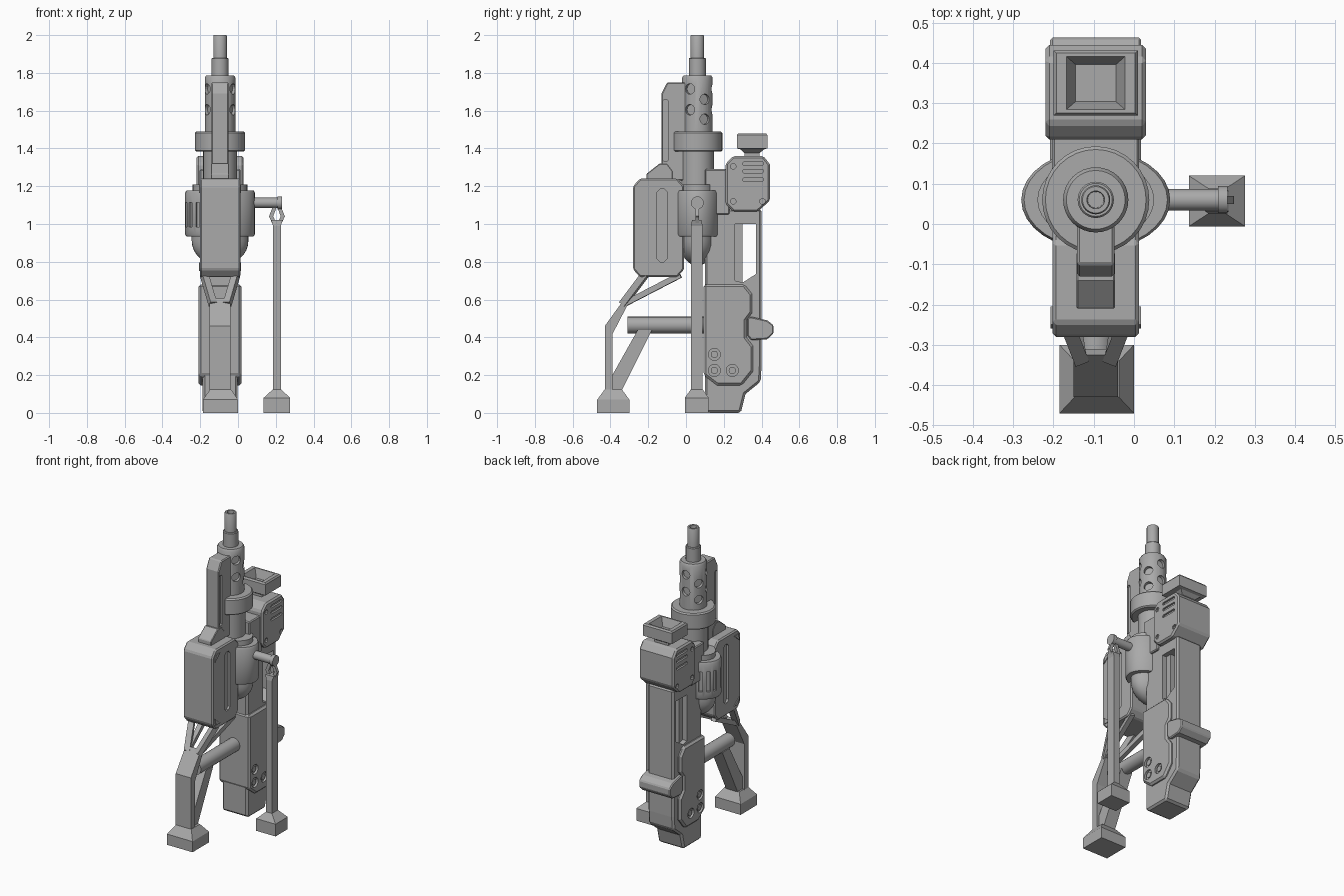
import bpy, bmesh, math
from mathutils import Vector, Matrix

cube = bpy.data.objects.get("Cube")
if cube:
    bpy.data.objects.remove(cube, do_unlink=True)

CX, CY = -0.095, 0.06          # main axis of the weapon
grey = bpy.data.materials.new("plain grey")
grey.use_nodes = True
grey.diffuse_color = (0.4, 0.4, 0.4, 1)
grey.node_tree.nodes["Principled BSDF"].inputs["Base Color"].default_value = (0.4, 0.4, 0.4, 1)


def activate(ob):
    bpy.ops.object.select_all(action='DESELECT')
    ob.select_set(True)
    bpy.context.view_layer.objects.active = ob


def finish(name, bm, bevel=0, smooth=False):
    bmesh.ops.recalc_face_normals(bm, faces=bm.faces[:])
    me = bpy.data.meshes.new(name)
    bm.to_mesh(me)
    bm.free()
    me.materials.append(grey)
    ob = bpy.data.objects.new(name, me)
    bpy.context.collection.objects.link(ob)
    activate(ob)
    if bevel:
        mod = ob.modifiers.new("edge", 'BEVEL')
        mod.width, mod.segments, mod.limit_method = bevel, 1, 'ANGLE'
        mod.angle_limit = math.radians(40)
        bpy.ops.object.modifier_apply(modifier="edge")
    if smooth:
        bpy.ops.object.shade_smooth_by_angle(angle=math.radians(35))
    return ob


def loft(name, rings, bevel=0, smooth=False, bm=None):
    """Bridge rings of points and cap both ends."""
    own = bm is None
    bm = bm or bmesh.new()
    rows = [[bm.verts.new(p) for p in ring] for ring in rings]
    for a, b in zip(rows, rows[1:]):
        for i in range(len(a)):
            j = (i + 1) % len(a)
            bm.faces.new((a[i], a[j], b[j], b[i]))
    bm.faces.new(rows[0][::-1])
    bm.faces.new(rows[-1])
    if own:
        return finish(name, bm, bevel, smooth)


def prism(name, pts, half, bevel=0, cx=CX, bm=None):
    """Side profile (y, z) extruded across x."""
    return loft(name, [[(cx + s * half, y, z) for y, z in pts] for s in (-1, 1)], bevel, bm=bm)


def rect(y0, y1, z0, z1):
    return [(y0, z0), (y1, z0), (y1, z1), (y0, z1)]


def disc(y, z, r, n=16):
    return [(y + r * math.cos(2 * math.pi * i / n), z + r * math.sin(2 * math.pi * i / n)) for i in range(n)]


def capsule(y0, y1, z0, z1):
    c = min(y1 - y0, z1 - z0) * 0.3
    return [(y0 + c, z0), (y1 - c, z0), (y1, z0 + c), (y1, z1 - c),
            (y1 - c, z1), (y0 + c, z1), (y0, z1 - c), (y0, z0 + c)]


def lathe(name, profile, sx=1.0, sy=1.0, n=32):
    rings = [[(CX + r * sx * math.cos(2 * math.pi * i / n), CY + r * sy * math.sin(2 * math.pi * i / n), z)
              for i in range(n)] for r, z in profile]
    return loft(name, rings, smooth=True)


def squares(name, cx, cy, rows, bevel=0):
    """Stack of rectangles given as (half x, half y, z)."""
    return loft(name, [[(cx + a * hx, cy + b * hy, z) for a, b in ((-1, -1), (1, -1), (1, 1), (-1, 1))]
                       for hx, hy, z in rows], bevel)


def beam(name, p, q, w, round_rod=False):
    p, q = Vector(p), Vector(q)
    turn = (q - p).to_track_quat('Z', 'Y')
    n = 20 if round_rod else 4
    off = 0 if round_rod else math.pi / 4
    r = w if round_rod else w * 0.707
    ring = [turn @ Vector((r * math.cos(off + 2 * math.pi * i / n), r * math.sin(off + 2 * math.pi * i / n), 0))
            for i in range(n)]
    return loft(name, [[e + v for v in ring] for e in (p, q)], smooth=round_rod)


def cut(ob, cutter_bm):
    cutter = finish("cutter", cutter_bm)
    cutter.hide_render = True
    activate(ob)
    mod = ob.modifiers.new("cut", 'BOOLEAN')
    mod.operation, mod.solver, mod.object = 'DIFFERENCE', 'EXACT', cutter
    bpy.ops.object.modifier_apply(modifier="cut")
    bpy.data.objects.remove(cutter, do_unlink=True)


def cut_sides(ob, shapes, half, depth):
    """Sink side profiles into both x faces of a part."""
    bm = bmesh.new()
    for s in (-1, 1):
        for pts in shapes:
            prism("", pts, depth, cx=CX + s * half, bm=bm)
    cut(ob, bm)


# Barrel, vented sleeve, collar and tube
lathe("muzzle", [(0.036, 1.86), (0.036, 1.995), (0.033, 2.0), (0.022, 2.0), (0.02, 1.93)], n=24)
lathe("barrel_step", [(0.045, 1.77), (0.045, 1.875), (0.041, 1.88)])
sleeve = lathe("vented_sleeve", [(0.081, 1.47), (0.081, 1.775), (0.073, 1.787)])
holes = bmesh.new()
for k in range(6):
    a = math.radians(30 + 60 * k)
    for z in ((1.66, 1.555) if k % 2 == 0 else (1.715, 1.605)):
        m = (Matrix.Translation((CX + 0.09 * math.cos(a), CY + 0.09 * math.sin(a), z))
             @ Matrix.Rotation(a, 4, 'Z') @ Matrix.Rotation(math.pi / 2, 4, 'Y'))
        bmesh.ops.create_cone(holes, cap_ends=True, segments=16, radius1=0.028, radius2=0.028,
                              depth=0.06, matrix=m)
cut(sleeve, holes)
lathe("collar", [(0.125, 1.383), (0.133, 1.39), (0.133, 1.482), (0.125, 1.49)])
lathe("upper_tube", [(0.089, 1.17), (0.089, 1.4)])

# Oval drum with slots on its outer side, ring above and dome below
lathe("drum_ring", [(0.145, 1.16), (0.145, 1.21)], sy=0.7)
drum = lathe("drum", [(0.178, 0.935), (0.185, 0.945), (0.185, 1.165), (0.178, 1.177)], sy=0.676)
slots = bmesh.new()
for deg in (112, 130, 148, 166, 194, 212, 230):
    a = math.radians(deg)
    m = Matrix.Translation((CX + 0.185 * math.cos(a), CY + 0.125 * math.sin(a), 1.05)) \
        @ Matrix.Rotation(math.atan2(math.sin(a) / 0.125, math.cos(a) / 0.185), 4, 'Z') \
        @ Matrix.Diagonal((0.03, 0.022, 0.13, 1))
    bmesh.ops.create_cube(slots, size=1, matrix=m)
cut(drum, slots)
dome = [(0.15 * math.cos(t * math.pi / 16), 0.91 - 0.13 * math.sin(t * math.pi / 16)) for t in range(8)]
lathe("drum_dome", [(0.15, 0.95)] + dome + [(0.01, 0.78)], sy=0.63)

# Front magazine box
mag = prism("magazine", [(-0.28, 1.2), (-0.245, 1.24), (-0.045, 1.24), (-0.01, 1.2), (-0.01, 0.76),
                         (-0.045, 0.72), (-0.245, 0.72), (-0.28, 0.76)], 0.107, 0.008)
cut_sides(mag, [capsule(-0.153, -0.1, 0.8, 1.185)], 0.107, 0.015)
for s in (-1, 1):
    for z, d in ((1.21, -1), (0.75, 1)):
        prism("magazine_corner", [(-0.26, z + d * 0.045), (-0.205, z), (-0.25, z)], 0.003, cx=CX + s * 0.109)

# Gas bar and its slanted base
bar = prism("gas_bar", [(-0.13, 1.23), (-0.13, 1.69), (-0.1, 1.75), (0.0, 1.75), (0.0, 1.23)], 0.046, 0.006)
cut_sides(bar, [capsule(-0.122, -0.095, 1.33, 1.66)], 0.046, 0.012)
prism("bar_base", [(-0.21, 1.23), (-0.21, 1.265), (-0.14, 1.32), (-0.1, 1.32), (-0.07, 1.28), (-0.07, 1.23)],
      0.048, 0.004)

# Rear stock with a through window
body = prism("stock", [(0.115, 0), (0.29, 0), (0.315, 0.1), (0.395, 0.165), (0.4, 0.25), (0.4, 1.08),
                       (0.1, 1.08), (0.1, 0.02)], 0.093, 0.012)
window = bmesh.new()
prism("", [(0.3, 0.69), (0.37, 0.735), (0.37, 1.0), (0.3, 1.0)], 0.2, bm=window)
cut(body, window)
cut_sides(body, [[(0.26, 0.7), (0.301, 0.69), (0.301, 1.0), (0.26, 1.0)]], 0.093, 0.03)
plate = prism("side_plate", [(0.093, 0.68), (0.31, 0.68), (0.35, 0.63), (0.35, 0.53), (0.32, 0.49), (0.32, 0.4),
                             (0.355, 0.355), (0.355, 0.22), (0.295, 0.145), (0.165, 0.145), (0.093, 0.2)],
              0.113, 0.012)
spots = [(0.15, 0.31), (0.15, 0.225), (0.245, 0.225)]
cut_sides(plate, [disc(y, z, 0.032) for y, z in spots], 0.113, 0.014)
for y, z in spots:
    prism("plate_stud", disc(y, z, 0.019), 0.108)
prism("rear_clip", [(0.325, 0.5), (0.34, 0.51), (0.43, 0.49), (0.463, 0.465), (0.463, 0.42), (0.43, 0.39),
                    (0.345, 0.385), (0.325, 0.41)], 0.113, 0.006)

# Sight housing, connector and open cup
prism("connector", rect(0.1, 0.23, 1.05, 1.29), 0.108, 0.006)
sight = prism("sight_box", [(0.21, 1.32), (0.25, 1.36), (0.41, 1.36), (0.445, 1.315), (0.445, 1.125),
                            (0.38, 1.065), (0.25, 1.065), (0.21, 1.105)], 0.125, 0.01)
vents = [capsule(0.3, 0.41, z - 0.009, z + 0.009) for z in (1.32, 1.28, 1.235)]
cut_sides(sight, vents + [disc(y, z, 0.015, 10) for y, z in ((0.25, 1.305), (0.25, 1.12), (0.405, 1.12))],
          0.125, 0.012)
squares("sight_cup", CX, 0.35, [(0.05, 0.04, 1.35), (0.05, 0.04, 1.375), (0.075, 0.062, 1.395),
                                (0.105, 0.081, 1.4), (0.105, 0.081, 1.47), (0.098, 0.074, 1.48),
                                (0.073, 0.066, 1.48), (0.05, 0.046, 1.425)])

# Grip rod running forward from the stock
beam("grip_rod", (CX, -0.31, 0.465), (CX, 0.12, 0.465), 0.044, True)

# Front leg: foot, bent strut, splayed top arms and brace
squares("front_foot", -0.0925, -0.385, [(0.0925, 0.085, 0), (0.0925, 0.085, 0.07), (0.055, 0.045, 0.125)])
leg = [(-0.43, 0.115, -0.388, 0.115), (-0.43, 0.46, -0.388, 0.42), (-0.325, 0.605, -0.31, 0.57)]
loft("front_leg", [[(CX - 0.055, a, b), (CX + 0.055, a, b), (CX + 0.055, c, d), (CX - 0.055, c, d)]
                   for a, b, c, d in leg])
for s in (-1, 1):
    beam("upper_arm", (CX + s * 0.038, -0.335, 0.575), (CX + s * 0.085, -0.215, 0.735), 0.036)
    beam("lower_arm", (CX + s * 0.038, -0.33, 0.575), (CX + s * 0.085, -0.03, 0.73), 0.03)
prism("leg_brace", [(-0.39, 0.115), (-0.342, 0.115), (-0.18, 0.44), (-0.255, 0.44), (-0.39, 0.2)], 0.042)

# Side leg: pivot rod, forked top, strut and foot
LX = 0.206
beam("pivot_rod", (0.05, CY, 1.112), (0.225, CY, 1.112), 0.027, True)
beam("pivot_knob", (0.208, CY, 1.112), (0.232, CY, 1.112), 0.034, True)
squares("side_foot", LX, 0.057, [(0.07, 0.063, 0), (0.07, 0.063, 0.08), (0.021, 0.031, 0.125)])
squares("side_leg", LX, 0.057, [(0.021, 0.031, 0.12), (0.021, 0.031, 0.99), (0.03, 0.025, 1.02)])
for s in (-1, 1):
    beam("fork_lower", (LX + s * 0.01, CY, 0.995), (LX + s * 0.033, CY, 1.045), 0.02)
    beam("fork_upper", (LX + s * 0.033, CY, 1.035), (LX + s * 0.008, CY, 1.1), 0.02)
